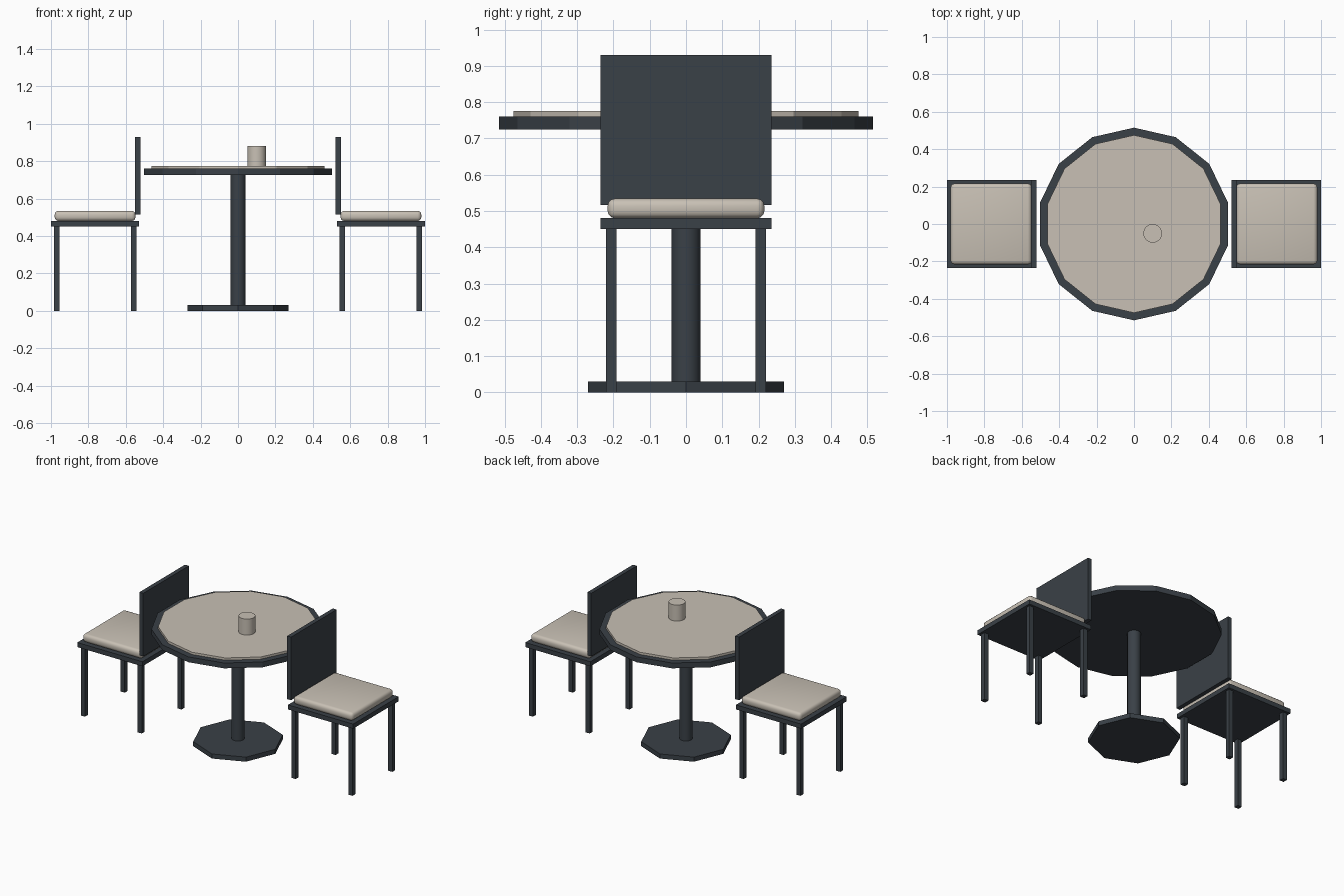
import bpy, math

if "Cube" in bpy.data.objects:
    bpy.data.objects.remove(bpy.data.objects["Cube"])


def material(name, rgb):
    m = bpy.data.materials.new(name)
    m.diffuse_color = (*rgb, 1)
    m.use_nodes = True
    m.node_tree.nodes["Principled BSDF"].inputs["Base Color"].default_value = m.diffuse_color
    return m


DARK = material("dark slate", (0.042, 0.052, 0.063))
CREAM = material("warm cream", (0.58, 0.53, 0.46))


def disc(name, sides, r, z0, z1, mat, x=0, y=0, turn=0, smooth=False):
    bpy.ops.mesh.primitive_cylinder_add(
        vertices=sides, radius=r, depth=z1 - z0,
        location=(x, y, (z0 + z1) / 2), rotation=(0, 0, turn))
    o = bpy.context.object
    o.name = name
    o.data.materials.append(mat)
    if smooth:
        bpy.ops.object.shade_smooth_by_angle(angle=math.radians(40))
    return o


def box(name, center, size, mat, bevel=0):
    bpy.ops.mesh.primitive_cube_add(size=1, location=center)
    o = bpy.context.object
    o.name = name
    o.scale = size
    bpy.ops.object.transform_apply(location=False, rotation=False, scale=True)
    o.data.materials.append(mat)
    if bevel:
        b = o.modifiers.new("rounded edges", 'BEVEL')
        b.width, b.segments = bevel, 3
        bpy.ops.object.modifier_apply(modifier=b.name)
        bpy.ops.object.shade_smooth_by_angle(angle=math.radians(40))
    return o


# Table: octagonal foot, round column, 14-sided top with an inlay
disc("table_foot", 8, 0.27, 0, 0.03, DARK)
disc("table_column", 16, 0.04, 0.03, 0.725, DARK, smooth=True)
disc("table_top", 14, 0.515, 0.725, 0.76, DARK)
disc("table_inlay", 14, 0.475, 0.76, 0.775, CREAM)

# Cup on the table
disc("cup", 20, 0.05, 0.775, 0.88, CREAM, x=0.10, y=-0.05, smooth=True)

# Two chairs, mirrored, with their backs next to the table
for side, s in (("left", -1), ("right", 1)):
    cx = 0.764
    box(side + "_seat", (s * cx, 0, 0.465), (0.472, 0.472, 0.03), DARK)
    box(side + "_cushion", (s * cx, 0, 0.507), (0.432, 0.432, 0.054), CREAM, 0.02)
    box(side + "_backrest", (s * (cx - 0.228), 0, 0.723), (0.028, 0.472, 0.414), DARK)
    for dx in (-0.206, 0.206):
        for dy in (-0.206, 0.206):
            box(side + "_chair_leg", (s * (cx + dx), dy, 0.225), (0.03, 0.03, 0.45), DARK)
